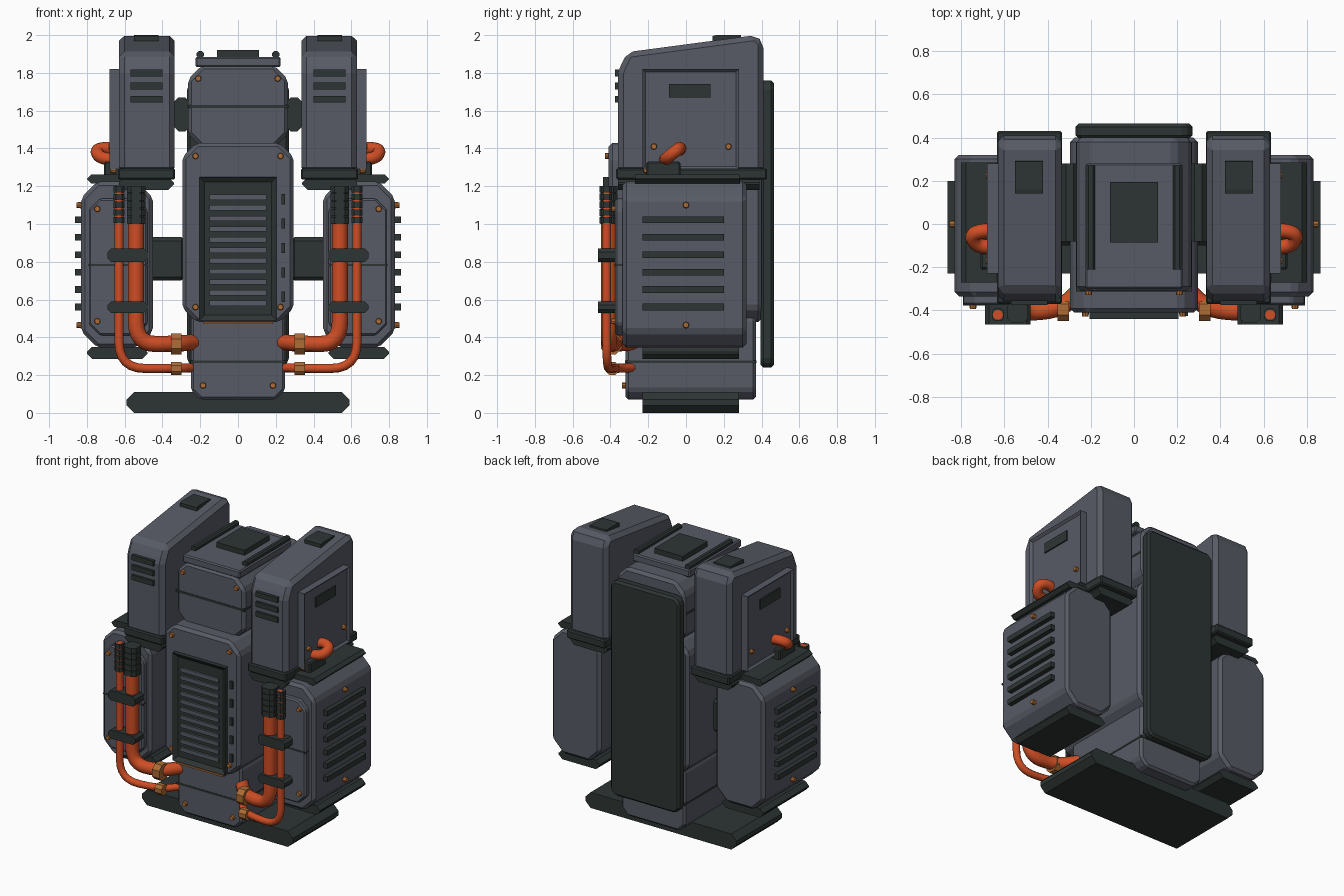
import bpy, bmesh
from mathutils import Vector

cube = bpy.data.objects.get("Cube")
if cube:
    bpy.data.objects.remove(cube, do_unlink=True)


def material(name, rgb):
    m = bpy.data.materials.new(name)
    m.use_nodes = True
    m.diffuse_color = (*rgb, 1)
    m.node_tree.nodes["Principled BSDF"].inputs["Base Color"].default_value = (*rgb, 1)
    return m


GRAY = material("slate_gray", (0.095, 0.104, 0.13))
DARK = material("dark_green_gray", (0.026, 0.036, 0.034))
ORANGE = material("hose_orange", (0.62, 0.075, 0.018))
COPPER = material("copper", (0.42, 0.15, 0.035))


def finish(name, mesh, mat, mirror=False, bevel=0):
    ob = bpy.data.objects.new(name, mesh)
    bpy.context.collection.objects.link(ob)
    mesh.materials.clear()
    mesh.materials.append(mat)
    if bevel:
        b = ob.modifiers.new("edge_bevel", 'BEVEL')
        b.width, b.segments, b.limit_method = bevel, 1, 'ANGLE'
        b.angle_limit = 0.4
    if mirror:
        ob.modifiers.new("mirror", 'MIRROR')
    return ob


def prism(name, profile, axis, lo, hi, mat, mirror=False, bevel=0, inset=None):
    """Extrude a closed profile along an axis; optionally recess the outward cap."""
    def place(a, b, c):
        return (c, a, b) if axis == 'X' else (a, c, b) if axis == 'Y' else (a, b, c)
    bm = bmesh.new()
    caps = [bm.faces.new([bm.verts.new(place(a, b, c)) for a, b in profile]) for c in (lo, hi)]
    n = len(profile)
    rings = [list(f.verts) for f in caps]
    for i in range(n):
        j = (i + 1) % n
        bm.faces.new((rings[0][i], rings[0][j], rings[1][j], rings[1][i]))
    bmesh.ops.recalc_face_normals(bm, faces=bm.faces)
    if inset:
        cap = caps[0] if axis == 'Y' else caps[1]
        bmesh.ops.inset_region(bm, faces=[cap], thickness=inset[0], depth=0)
        bmesh.ops.translate(bm, verts=cap.verts, vec=-cap.normal * inset[1])
    mesh = bpy.data.meshes.new(name)
    bm.to_mesh(mesh)
    bm.free()
    return finish(name, mesh, mat, mirror, bevel)


def octagon(a0, a1, b0, b1, c):
    if not c:
        return [(a0, b0), (a1, b0), (a1, b1), (a0, b1)]
    return [(a0 + c, b0), (a1 - c, b0), (a1, b0 + c), (a1, b1 - c),
            (a1 - c, b1), (a0 + c, b1), (a0, b1 - c), (a0, b0 + c)]


def block(name, x, y, z, mat, mirror=False, chamfer=0, bevel=0, axis='Y', inset=None):
    spans = {'X': (y, z, x), 'Y': (x, z, y), 'Z': (x, y, z)}[axis]
    return prism(name, octagon(*spans[0], *spans[1], chamfer), axis, *spans[2],
                 mat, mirror, bevel, inset)


def bolt(name, pos, axis, mirror=True, r=0.018, half=0.014):
    bm = bmesh.new()
    bmesh.ops.create_cone(bm, cap_ends=True, segments=8, radius1=r, radius2=r * .8, depth=half * 2)
    d = Vector(axis)
    bmesh.ops.rotate(bm, verts=bm.verts, matrix=d.to_track_quat('Z', 'Y').to_matrix())
    bmesh.ops.translate(bm, verts=bm.verts, vec=pos)
    mesh = bpy.data.meshes.new(name)
    bm.to_mesh(mesh)
    bm.free()
    return finish(name, mesh, COPPER, mirror)


def hose(name, points, radius, bend, mat=ORANGE):
    """Round tube through points, with filleted corners."""
    pts = [Vector(p) for p in points]
    path = [pts[0]]
    for a, p, b in zip(pts, pts[1:], pts[2:]):
        s = p + (a - p).normalized() * min(bend, (a - p).length * .48)
        e = p + (b - p).normalized() * min(bend, (b - p).length * .48)
        path += [s.lerp(p, t / 6).lerp(p.lerp(e, t / 6), t / 6) for t in range(7)]
    path.append(pts[-1])
    cu = bpy.data.curves.new(name + "_path", 'CURVE')
    cu.dimensions, cu.bevel_depth, cu.bevel_resolution, cu.use_fill_caps = '3D', radius, 3, True
    sp = cu.splines.new('POLY')
    sp.points.add(len(path) - 1)
    for q, p in zip(sp.points, path):
        q.co = (*p, 1)
    tmp = bpy.data.objects.new(name + "_path", cu)
    mesh = bpy.data.meshes.new_from_object(tmp)
    bpy.data.objects.remove(tmp)
    mesh.polygons.foreach_set("use_smooth", [len(f.vertices) == 4 for f in mesh.polygons])
    return finish(name, mesh, mat, True)


# Base and central column
block("base_plate", (-.59, .59), (-.23, .28), (0, .11), DARK, chamfer=.04)
block("lower_body", (-.25, .25), (-.32, .37), (.07, .55), GRAY, chamfer=.05, bevel=.015)
block("lower_seam", (-.253, .253), (-.323, .373), (.265, .277), DARK)
block("middle_body", (-.295, .295), (-.41, .40), (.48, 1.43), GRAY, chamfer=.075, bevel=.02)
block("upper_body", (-.265, .265), (-.31, .40), (1.40, 1.84), GRAY, chamfer=.075, bevel=.02)
block("upper_seam", (-.268, .268), (-.313, .38), (1.615, 1.63), DARK)
block("top_plate", (-.225, .225), (-.30, .28), (1.83, 1.885), GRAY, bevel=.008)
block("top_vent", (-.11, .11), (-.085, .195), (1.88, 1.92), DARK)
block("top_rail", (.18, .22), (-.21, .27), (1.88, 1.915), DARK, True, .01)
block("back_panel", (-.27, .27), (.395, .465), (.24, 1.76), DARK, chamfer=.035, bevel=.015)

# Front grille
block("grille_frame", (-.205, .205), (-.44, -.40), (.49, 1.25), DARK, inset=(.04, .022))
for i in range(11):
    z = .58 + i * .0562
    block("grille_slat", (-.15, .15), (-.432, -.415), (z - .014, z + .014), GRAY)
block("grille_trim", (-.185, .185), (-.43, -.40), (.47, .482), COPPER)
for i in range(5):
    z = .615 + i * .129
    block("grille_clip", (.23, .25), (-.425, -.40), (z - .027, z + .027), DARK)

# Links from the column to the side units
block("upper_link", (.25, .345), (-.08, .28), (1.49, 1.67), DARK, True, .03)
block("lower_link", (.28, .47), (-.10, .12), (.70, .93), DARK, True, bevel=.02)

# Upper pods
pod = [(-.36, 1.27), (-.36, 1.80), (-.345, 1.84), (-.31, 1.91), (.37, 2.0), (.41, 1.96), (.41, 1.27)]
prism("upper_pod", pod, 'X', .335, .63, GRAY, True, .03)
block("pod_skirt", (.333, .635), (-.37, .43), (1.235, 1.295), DARK, True, bevel=.008)
block("pod_skirt_lower", (.34, .63), (-.36, .39), (1.18, 1.25), DARK, True, .03)
block("pod_side_panel", (.62, .68), (-.23, .28), (1.29, 1.82), GRAY, True, axis='X', inset=(.022, .015))
block("pod_side_vent", (.65, .674), (-.09, .13), (1.67, 1.74), DARK, True)
for z in (1.66, 1.73, 1.80):
    block("pod_front_vent", (.40, .57), (-.375, -.34), (z - .018, z + .018), DARK, True)
vent = [(.14, 1.94), (.14, 1.995), (.16, 2.0), (.29, 2.0), (.30, 1.94)]
prism("pod_top_vent", vent, 'X', .42, .55, DARK, True)

# Side tanks
block("side_tank", (.45, .83), (-.335, .32), (.345, 1.225), GRAY, True, .085, .02)
block("tank_front_panel", (.48, .79), (-.375, -.32), (.41, 1.135), GRAY, True, .06, .01)
block("tank_panel_seam", (.479, .791), (-.378, -.33), (.777, .787), DARK, True)
block("tank_top_cap", (.49, .80), (-.27, .285), (1.215, 1.262), DARK, True, .022)
block("tank_bottom_cap", (.48, .80), (-.23, .28), (.285, .35), DARK, True, .028)
for i in range(6):
    z = .56 + i * .0925
    block("tank_side_vent", (.82, .862), (-.23, .20), (z - .018, z + .018), DARK, True)

# Front hoses, sleeves and clips
hose("thick_hose", [(.54, -.41, 1.20), (.54, -.41, .365), (.33, -.395, .365), (.22, -.27, .375)], .043, .12)
hose("thin_hose", [(.63, -.42, 1.20), (.63, -.42, .235), (.33, -.39, .235), (.22, -.27, .24)], .024, .14)
for i in range(5):
    z = 1.02 + i * .041
    block("thick_sleeve", (.49, .588), (-.458, -.362), (z - .018, z + .018), DARK, True, .022, axis='Z')
    block("thin_sleeve", (.602, .658), (-.448, -.392), (z - .016, z + .016), DARK, True, .012, axis='Z')
hose("thick_sleeve_core", [(.54, -.41, 1.0), (.54, -.41, 1.2)], .045, .1, DARK)
for z0, z1 in ((.80, .87), (.53, .59)):
    block("hose_clip", (.48, .69), (-.465, -.365), (z0, z1), DARK, True, .018)
block("thick_hose_collar", (.30, .355), (-.45, -.34), (.31, .42), COPPER, True, .03, axis='X')
block("thin_hose_collar", (.30, .355), (-.425, -.355), (.20, .27), COPPER, True, .02, axis='X')

# Side hose and its socket
hose("side_hose", [(.64, -.035, 1.39), (.70, -.03, 1.405), (.755, -.05, 1.39),
                   (.73, -.10, 1.35), (.65, -.11, 1.34)], .034, .06)
block("side_hose_socket", (.62, .71), (-.21, -.03), (1.255, 1.33), DARK, True, bevel=.008)

# Bolts
for x, y, z in ((.21, -.315, 1.77), (.225, -.415, 1.36), (.225, -.415, .56), (.185, -.325, .145),
                (.745, -.38, 1.08), (.745, -.38, .485)):
    bolt("front_bolt", (x, y, z), (0, -1, 0))
for x, y, z in ((.84, 0, 1.10), (.84, 0, .465), (.672, -.17, 1.41), (.672, .225, 1.41), (.66, -.21, 1.285)):
    bolt("side_bolt", (x, y, z), (1, 0, 0))
